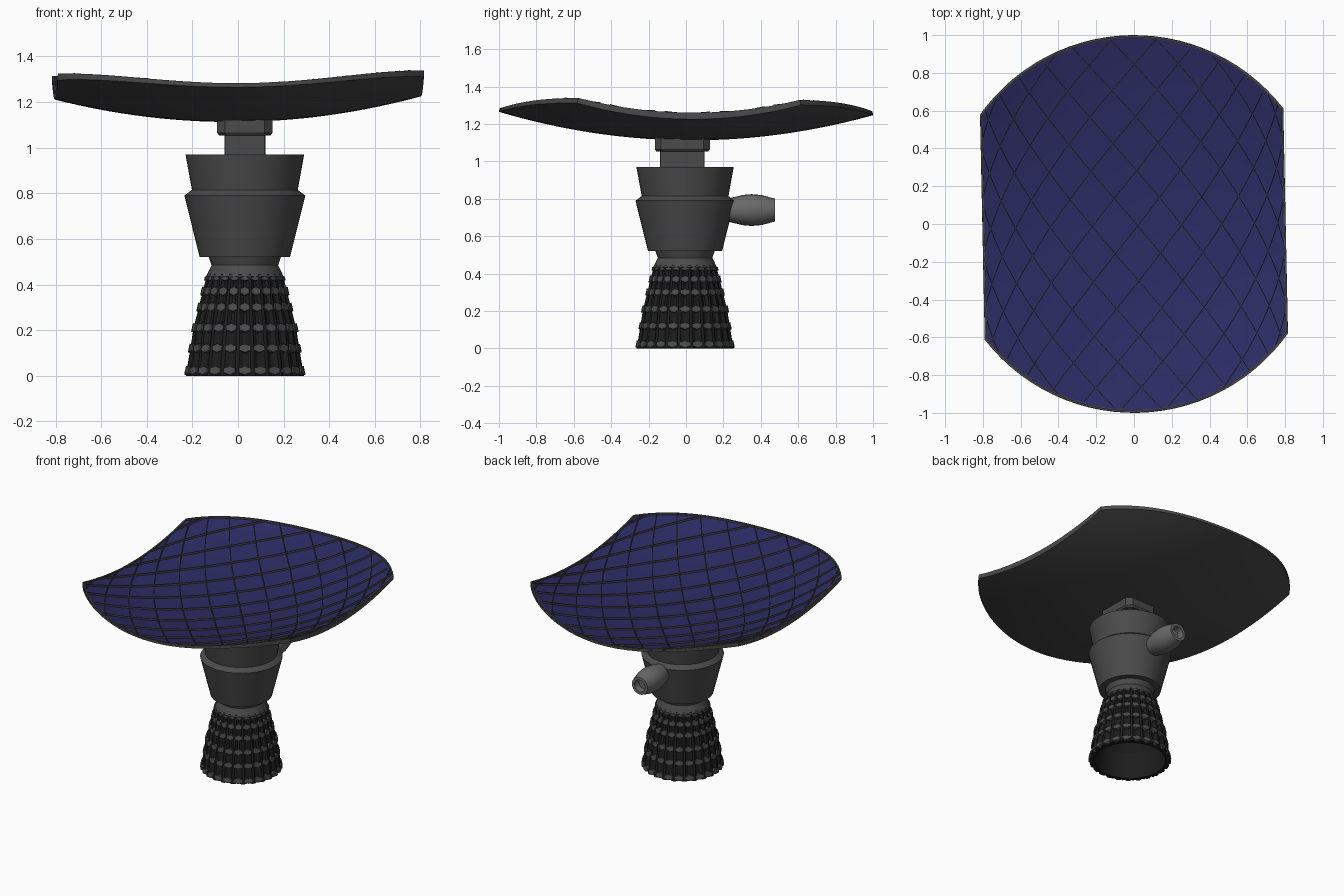
import bpy, bmesh
from math import pi, sin, cos, acos, radians
from mathutils import Matrix, Vector

if "Cube" in bpy.data.objects:
    bpy.data.objects.remove(bpy.data.objects["Cube"])

CX, CY = 0.03, -0.005      # axis of the stand
XS = 0.803                 # half width where the round dish is cut off
TURN = Matrix.Rotation(radians(1.2), 3, 'Z')


def material(name, rgb):
    m = bpy.data.materials.new(name)
    m.diffuse_color = (*rgb, 1)
    m.use_nodes = True
    m.node_tree.nodes["Principled BSDF"].inputs["Base Color"].default_value = m.diffuse_color
    return m


GREY = material("dark_grey", (0.07, 0.07, 0.07))
BLACK = material("near_black", (0.012, 0.012, 0.012))
LIGHT = material("mid_grey", (0.14, 0.14, 0.14))
BLUE = material("panel_blue", (0.025, 0.025, 0.13))


def finish(name, bm, mat, smooth=30):
    bmesh.ops.recalc_face_normals(bm, faces=bm.faces)
    me = bpy.data.meshes.new(name)
    bm.to_mesh(me)
    bm.free()
    me.materials.append(mat)
    ob = bpy.data.objects.new(name, me)
    bpy.context.collection.objects.link(ob)
    if smooth:
        bpy.ops.object.select_all(action='DESELECT')
        ob.select_set(True)
        bpy.context.view_layer.objects.active = ob
        bpy.ops.object.shade_smooth_by_angle(angle=radians(smooth))
    return ob


def skin(bm, rings, cap_start=False, cap_end=False):
    """Join equal-length closed loops of points with quads."""
    loops = [[bm.verts.new(p) for p in r] for r in rings]
    n = len(loops[0])
    for a, b in zip(loops, loops[1:]):
        for j in range(n):
            bm.faces.new((a[j], a[(j + 1) % n], b[(j + 1) % n], b[j]))
    if cap_start:
        bm.faces.new(loops[0])
    if cap_end:
        bm.faces.new(loops[-1])


def lathe(name, profile, mat, n=48, place=Matrix.Identity(4), **caps):
    bm = bmesh.new()
    skin(bm, [[place @ Vector((r * cos(2 * pi * j / n), r * sin(2 * pi * j / n), z))
               for j in range(n)] for r, z in profile], **caps)
    return finish(name, bm, mat)


AXIS = Matrix.Translation((CX, CY, 0))

# --- ribbed foot: fluted hollow cone with rows of studs ---
FOOT = [(0.26, 0), (0.24, 0.12), (0.226, 0.21), (0.203, 0.30), (0.186, 0.37), (0.166, 0.445)]


def foot_r(z):
    for (r0, z0), (r1, z1) in zip(FOOT, FOOT[1:]):
        if z <= z1:
            return r0 + (r1 - r0) * (z - z0) / (z1 - z0)
    return FOOT[-1][0]


RIBS = 24
bm = bmesh.new()
rings = []
for r, z in [(0.19, 0.36), (0.215, 0.18), (0.228, 0)]:
    rr = r if z < 0.3 else 0.12
    rings.append([(CX + rr * cos(pi * j / 48), CY + rr * sin(pi * j / 48), z) for j in range(96)])
for r, z in FOOT + [(0.14, 0.46)]:
    ring = []
    for j in range(96):
        q = r - (0.012 if j % 4 in (0, 1) and 0 <= z < 0.46 else 0)
        a = 2 * pi * (j - 0.5) / 96
        ring.append((CX + q * cos(a), CY + q * sin(a), z))
    rings.append(ring)
skin(bm, rings, cap_start=True)
finish("ribbed_foot", bm, BLACK, 0)

bm = bmesh.new()
for z in (0.022, 0.12, 0.21, 0.30, 0.37, 0.425):
    r = foot_r(z)
    for k in range(RIBS):
        m = (AXIS @ Matrix.Rotation(2 * pi * k / RIBS, 4, 'Z')
             @ Matrix.Translation((r - 0.004, 0, z)) @ Matrix.Rotation(radians(78), 4, 'Y')
             @ Matrix.Diagonal((0.021 if z < 0.4 else 0.01, r * 0.131, 0.02, 1))
             @ Matrix.Rotation(pi / 2, 4, 'Z'))
        bmesh.ops.create_cone(bm, cap_ends=True, segments=6, radius1=1, radius2=0.9,
                              depth=1, matrix=m)
finish("foot_studs", bm, GREY, 0)

# --- collar, with its small lower neck ---
lathe("lower_neck", [(0.17, 0.435), (0.146, 0.485), (0.158, 0.52)], GREY, place=AXIS,
      cap_start=True, cap_end=True)
lathe("collar", [(0.198, 0.52), (0.265, 0.79), (0.232, 0.815), (0.26, 0.97)], GREY, place=AXIS,
      cap_start=True, cap_end=True)

# --- side handle with a socket in its end ---
lathe("side_handle", [(0.055, 0.2), (0.068, 0.25), (0.081, 0.305), (0.085, 0.35), (0.08, 0.405),
                      (0.061, 0.475), (0.042, 0.475), (0.038, 0.43)], LIGHT, n=24,
      place=Matrix.Translation((CX, 0, 0.74)) @ Matrix.Rotation(-pi / 2, 4, 'X'),
      cap_start=True, cap_end=True)


# --- neck block and chamfered mounting plate ---
def chamfered(name, levels, c):
    bm = bmesh.new()
    rings = []
    for hx, hy, z in levels:
        q = [(hx, -hy + c), (hx, hy - c), (hx - c, hy), (-hx + c, hy),
             (-hx, hy - c), (-hx, -hy + c), (-hx + c, -hy), (hx - c, -hy)]
        rings.append([(CX + x, -0.02 + y, z) for x, y in q])
    skin(bm, rings, True, True)
    finish(name, bm, GREY, 0)


chamfered("neck_block", [(0.09, 0.12, 0.95), (0.09, 0.12, 1.08)], 0.004)
chamfered("mounting_plate", [(0.112, 0.138, 1.053), (0.121, 0.147, 1.065), (0.121, 0.147, 1.13)], 0.034)


# --- dish ---
def surf(x, y, up=0.0):
    """Point on the saddle-edged bowl; up=0 underside, up=1 top face."""
    thick = 0.027 - 0.017 * y * y
    z = (1.113 + 0.163 * x * x + 0.143 * y * y + 0.13 * x * x * y * y
         + 0.009 * x - 0.009 * y + up * thick)
    return TURN @ Vector((x, y, z))


c = acos(XS)
angles = []
for start, span, n in ((-c, 2 * c, 20), (c, pi - 2 * c, 28), (pi - c, 2 * c, 20), (pi + c, pi - 2 * c, 28)):
    angles += [start + span * i / n for i in range(n)]


def outline(s, up):
    pts = []
    for a in angles:
        r = min(1, XS / max(abs(cos(a)), 1e-6)) * s
        pts.append(surf(r * cos(a), r * sin(a), up))
    return pts


steps = [0.02] + [i / 14 for i in range(1, 15)]
bm = bmesh.new()
skin(bm, [outline(s, 0) for s in steps] + [outline(s, 1) for s in reversed(steps)], True, True)
finish("dish_shell", bm, GREY)

bm = bmesh.new()
skin(bm, [outline(s * 0.985, 1.15) for s in steps], cap_start=True)
finish("blue_panel", bm, BLUE)

# --- raised rim and diagonal lattice of thin fins on the panel ---
bm = bmesh.new()


def fin(pts, w=0.0025, h=0.012):
    rows = []
    for i, p in enumerate(pts):
        t = pts[min(i + 1, len(pts) - 1)] - pts[max(i - 1, 0)]
        side = Vector((-t.y, t.x, 0)).normalized() * w
        rows.append([bm.verts.new(p + side * k + Vector((0, 0, dz)))
                     for k, dz in ((1, -0.002), (1, h), (-1, h), (-1, -0.002))])
    for a, b in zip(rows, rows[1:]):
        for k in range(3):
            bm.faces.new((a[k], a[k + 1], b[k + 1], b[k]))


A, B = 0.83, 2.0           # lines bunch up towards the edges
for sgn in (1, -1):
    for k in range(-16, 17):
        run = []
        for i in range(-64, 65):
            s = A * pi / 2 * i / 64
            t = 0.147 * (2 * k - sgn * s / 0.12)
            x = A * sin(s / A) + 0.02 * (1 - abs(s))
            y = B * sin(max(-1.5, min(1.5, t / B))) - 0.01
            if abs(x) < XS - 0.005 and x * x + y * y < 0.985:
                run.append(surf(x, y, 1.15))
        if len(run) > 2:
            fin(run)
rim = outline(0.993, 1)
fin(rim + rim[:1], 0.005, 0.01)
finish("panel_lattice", bm, GREY, 0)
